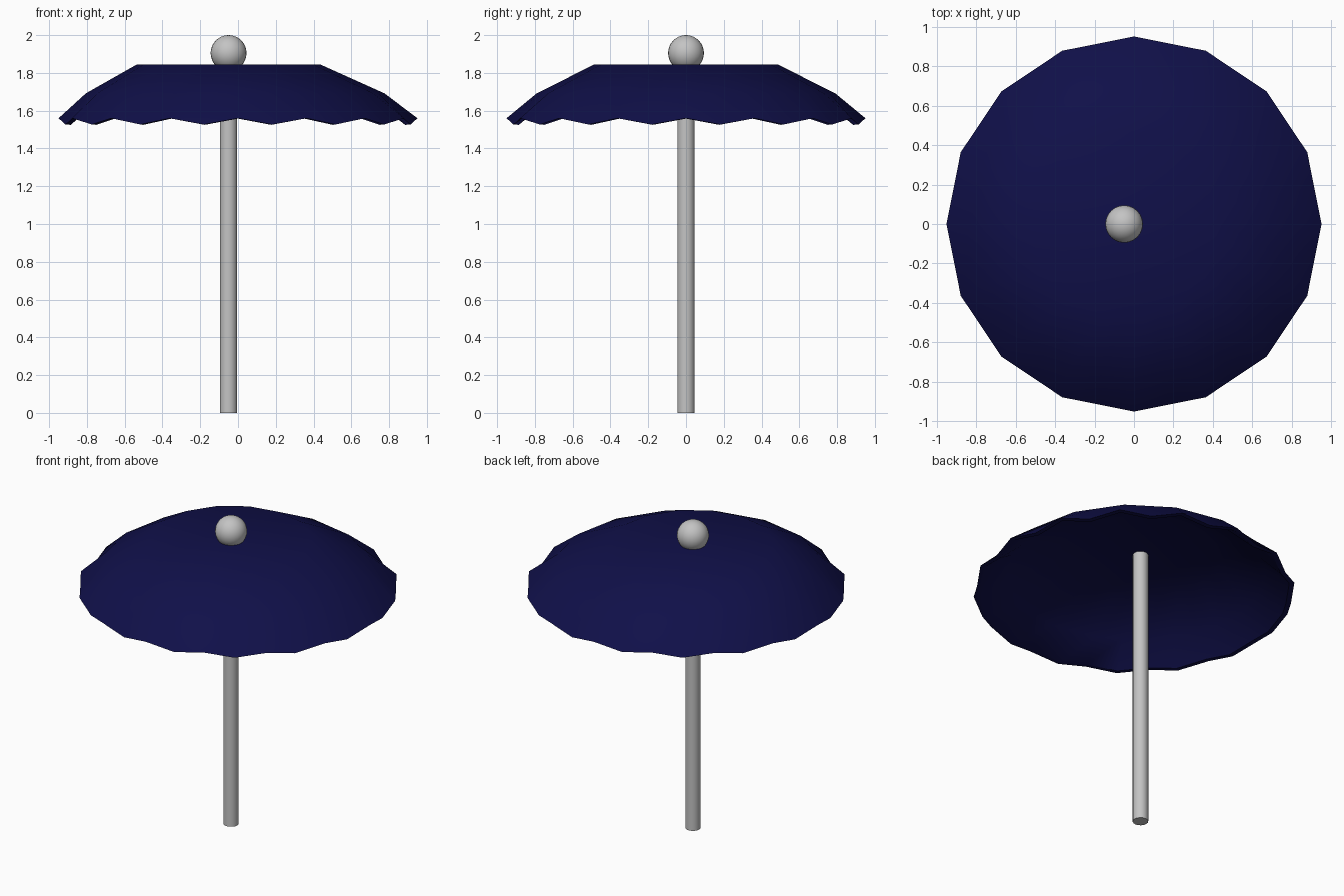
import bpy, bmesh, math

if "Cube" in bpy.data.objects:
    bpy.data.objects.remove(bpy.data.objects["Cube"])

CX = -0.05  # pole axis, slightly off the canopy rim centre


def material(name, rgb):
    m = bpy.data.materials.new(name)
    m.diffuse_color = (*rgb, 1)
    m.use_nodes = True
    m.node_tree.nodes["Principled BSDF"].inputs["Base Color"].default_value = m.diffuse_color
    return m


navy = material("navy cloth", (0.005, 0.005, 0.066))
grey = material("grey metal", (0.55, 0.55, 0.55))


def finish(obj, name, mat, angle):
    obj.name = name
    obj.data.materials.append(mat)
    bpy.ops.object.select_all(action='DESELECT')
    obj.select_set(True)
    bpy.context.view_layer.objects.active = obj
    bpy.ops.object.shade_smooth_by_angle(angle=math.radians(angle))


# Canopy: sixteen panels, each with a scallop point at its middle
# rings: centre x, radius, z, scallop drop (outer skin, then inner skin)
RINGS = [
    (CX, 0.485, 1.845, 0.0),
    (-0.015, 0.79, 1.692, 0.0),
    (0.0, 0.95, 1.56, 0.033),
    (0.0, 0.92, 1.558, 0.033),
    (-0.015, 0.77, 1.668, 0.0),
    (CX, 0.475, 1.815, 0.0),
]
N = 32
bm = bmesh.new()
loops = []
for cx, r, z, drop in RINGS:
    ring = []
    for i in range(N):
        a = 2 * math.pi * i / N
        mid = i % 2
        rr = r * math.cos(math.pi / 16) if mid else r
        ring.append(bm.verts.new((cx + rr * math.cos(a), rr * math.sin(a), z - drop * mid)))
    loops.append(ring)
for lo, hi in zip(loops[1:], loops[:-1]):
    for i in range(N):
        j = (i + 1) % N
        bm.faces.new((lo[i], lo[j], hi[j], hi[i]))
bm.faces.new(loops[0])
bm.faces.new(list(reversed(loops[-1])))
bmesh.ops.recalc_face_normals(bm, faces=bm.faces)
mesh = bpy.data.meshes.new("canopy")
bm.to_mesh(mesh)
bm.free()
canopy = bpy.data.objects.new("canopy", mesh)
bpy.context.collection.objects.link(canopy)
finish(canopy, "canopy", navy, 45)

# Pole
bpy.ops.mesh.primitive_cylinder_add(vertices=16, radius=0.046, depth=1.835,
                                    location=(CX, 0, 1.835 / 2))
finish(bpy.context.object, "pole", grey, 40)

# Ball on top
bpy.ops.mesh.primitive_uv_sphere_add(segments=24, ring_count=16, radius=0.095,
                                     location=(CX, 0, 1.905))
finish(bpy.context.object, "top_ball", grey, 60)
